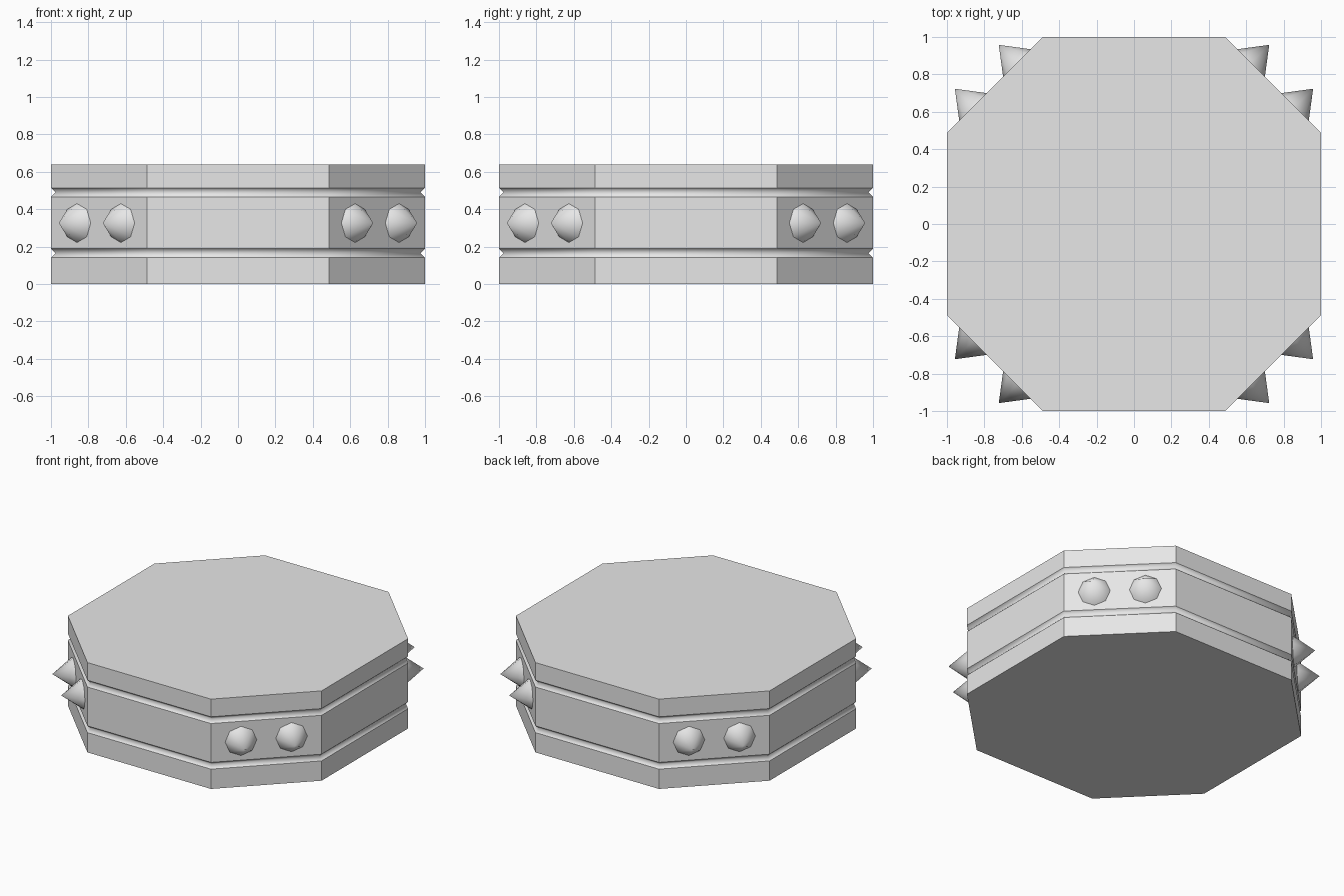
import bpy, bmesh, math
from mathutils import Vector, Matrix

cube = bpy.data.objects.get("Cube")
if cube:
    bpy.data.objects.remove(cube, do_unlink=True)

grey = bpy.data.materials.new("plain_grey")
grey.use_nodes = True
grey.diffuse_color = (0.8, 0.8, 0.8, 1)
grey.node_tree.nodes["Principled BSDF"].inputs["Base Color"].default_value = (0.8, 0.8, 0.8, 1)

HEIGHT, CORNER, DEPTH, HALF = 0.64, 0.487, 0.024, 0.024
GROOVES = (0.165, 0.49)
SPIKE_Z, SPIKE_R, SPIKE_LEN, SPIKE_GAP = 0.326, 0.104, 0.137, 0.166


def finish(bm, name):
    bmesh.ops.recalc_face_normals(bm, faces=bm.faces)
    mesh = bpy.data.meshes.new(name)
    bm.to_mesh(mesh)
    bm.free()
    mesh.materials.append(grey)
    obj = bpy.data.objects.new(name, mesh)
    bpy.context.collection.objects.link(obj)
    return obj


def octagon(bm, z, inset):
    """Ring of eight vertices, with every side moved in by inset."""
    a = 1 - inset
    c = CORNER - inset * math.tan(math.pi / 8)
    ring = [(a, -c), (a, c), (c, a), (-c, a), (-a, c), (-a, -c), (-c, -a), (c, -a)]
    return [bm.verts.new((x, y, z)) for x, y in ring]


# Body: stacked octagons with two V grooves
bm = bmesh.new()
levels = [(0, 0)]
for g in GROOVES:
    levels += [(g - HALF, 0), (g, DEPTH), (g + HALF, 0)]
levels.append((HEIGHT, 0))
rings = [octagon(bm, z, inset) for z, inset in levels]
for low, high in zip(rings, rings[1:]):
    for i in range(8):
        j = (i + 1) % 8
        bm.faces.new((low[i], low[j], high[j], high[i]))
bm.faces.new(rings[0])
bm.faces.new(rings[-1])

# Soft shading only inside the grooves
valley = {v for ring, (z, inset) in zip(rings, levels) if inset for v in ring}
for f in bm.faces:
    f.smooth = True
for e in bm.edges:
    e.smooth = any(v in valley for v in e.verts)
finish(bm, "body")

# Spikes: a pair on each diagonal side
for sx, sy, side in ((1, 1, "back_left"), (-1, 1, "back_right"),
                     (-1, -1, "front_right"), (1, -1, "front_left")):
    out = Vector((sx, sy, 0)).normalized()
    along = Vector((-out.y, out.x, 0))
    wall = (1 + CORNER) / math.sqrt(2)
    for n, sign in enumerate((-1, 1), 1):
        centre = out * (wall + SPIKE_LEN / 2) + along * sign * SPIKE_GAP
        centre.z = SPIKE_Z
        turn = Matrix((along, Vector((0, 0, 1)), out)).transposed().to_4x4()
        bm = bmesh.new()
        bmesh.ops.create_cone(bm, cap_ends=True, segments=8, radius1=SPIKE_R,
                              radius2=0, depth=SPIKE_LEN,
                              matrix=Matrix.Translation(centre) @ turn)
        bmesh.ops.remove_doubles(bm, verts=bm.verts, dist=0.0001)
        for f in bm.faces:
            f.smooth = len(f.verts) == 3
        finish(bm, f"{side}_spike_{n}")
